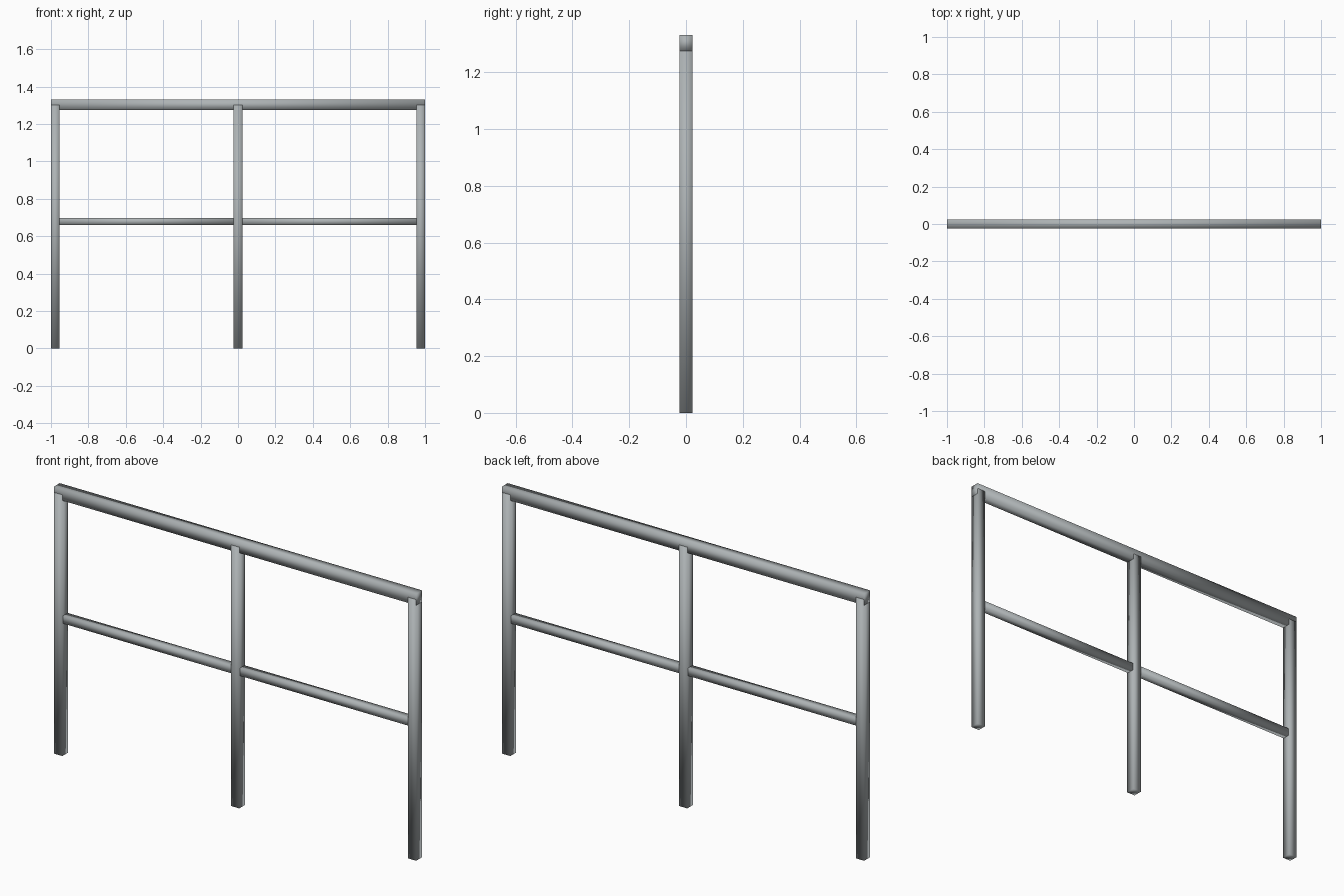
import bpy

if "Cube" in bpy.data.objects:
    bpy.data.objects.remove(bpy.data.objects["Cube"])

steel = bpy.data.materials.new("steel")
steel.diffuse_color = (0.42, 0.45, 0.46, 1)
steel.use_nodes = True
steel.node_tree.nodes["Principled BSDF"].inputs["Base Color"].default_value = steel.diffuse_color


def bar(name, size, loc):
    # Square tube, smooth shaded over all its edges
    bpy.ops.mesh.primitive_cube_add(size=1, location=loc)
    ob = bpy.context.object
    ob.name = name
    ob.scale = size
    bpy.ops.object.transform_apply(location=False, rotation=False, scale=True)
    bpy.ops.object.shade_smooth()
    ob.data.materials.append(steel)


H, W = 1.303, 0.0465
# Three upright posts
for name, x in (("left_post", -0.9765), ("middle_post", 0), ("right_post", 0.9765)):
    bar(name, (W, W, H), (x, 0, H / 2))

# Top rail
bar("top_rail", (2.0, 0.046, 0.057), (0, 0, H))

# Middle rails between the posts
for name, s in (("left_mid_rail", -1), ("right_mid_rail", 1)):
    bar(name, (0.94, 0.038, 0.038), (s * 0.488, 0, 0.679))
